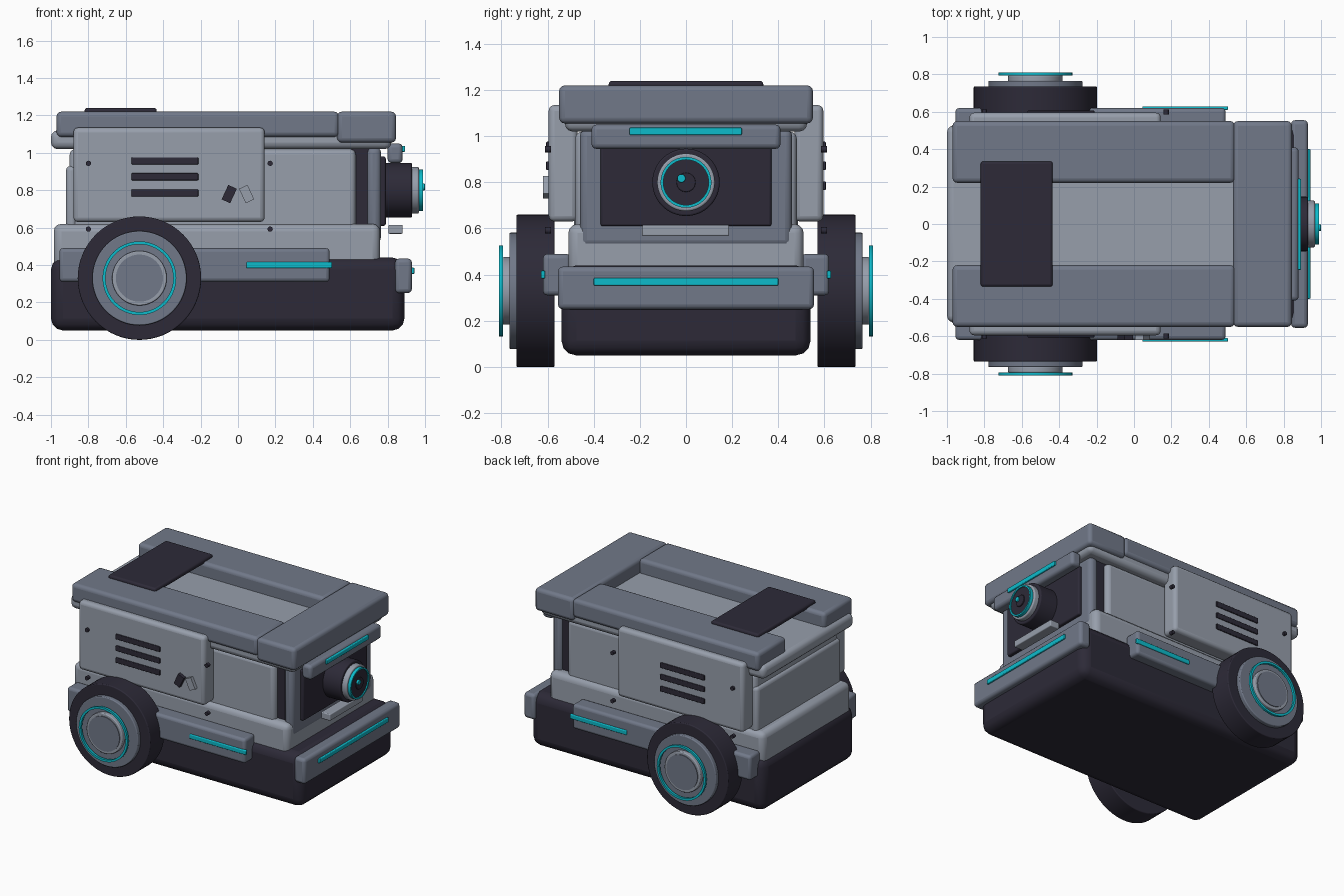
import bpy, math
from mathutils import Matrix

if "Cube" in bpy.data.objects:
    bpy.data.objects.remove(bpy.data.objects["Cube"])


def material(name, rgb):
    m = bpy.data.materials.new(name)
    m.diffuse_color = (*rgb, 1)
    m.use_nodes = True
    m.node_tree.nodes["Principled BSDF"].inputs["Base Color"].default_value = m.diffuse_color
    return m


LIGHT = material("light grey", (0.31, 0.345, 0.41))
MID = material("slate grey", (0.165, 0.19, 0.25))
DARK = material("charcoal", (0.026, 0.023, 0.039))
CYAN = material("cyan", (0.004, 0.50, 0.60))


def finish(ob, name, mat, bevel=0.0):
    ob.name = name
    ob.data.materials.append(mat)
    if bevel:
        mod = ob.modifiers.new("rounding", "BEVEL")
        mod.width, mod.segments, mod.limit_method = bevel, 3, "ANGLE"
    bpy.ops.object.shade_smooth_by_angle(angle=math.radians(35))
    return ob


def box(name, mat, x, y, z, bevel=0.0, turn=0.0):
    """Rounded box from its (low, high) extent on each axis."""
    lo, hi = zip(x, y, z)
    bpy.ops.mesh.primitive_cube_add(size=1)
    ob = bpy.context.object
    size = [b - a for a, b in zip(lo, hi)]
    ob.data.transform(Matrix.Diagonal((*size, 1)))
    ob.location = [(a + b) / 2 for a, b in zip(lo, hi)]
    ob.rotation_euler.y = turn
    return finish(ob, name, mat, bevel)


def side_boxes(name, mat, x, y, z, bevel=0.0):
    """The same box on both sides, y given for the left side."""
    box(name + "_left", mat, x, y, z, bevel)
    box(name + "_right", mat, x, (-y[1], -y[0]), z, bevel)


def disc(name, mat, axis, centre, span, r, bevel=0.0, hole=0.0):
    """Disc or ring along x or y; centre holds the two other coordinates."""
    a, b = span
    n = 64 if r > 0.05 else 16
    h = abs(b - a)
    if hole:
        # closed ring: four loops joined around
        verts, faces = [], []
        for rad, zz in ((r, -h / 2), (r, h / 2), (hole, h / 2), (hole, -h / 2)):
            verts += [(rad * math.cos(2 * math.pi * i / n),
                       rad * math.sin(2 * math.pi * i / n), zz) for i in range(n)]
        for k in range(4):
            for i in range(n):
                j, q = (i + 1) % n, (k + 1) % 4
                faces.append((k * n + i, k * n + j, q * n + j, q * n + i))
        me = bpy.data.meshes.new(name)
        me.from_pydata(verts, [], faces)
        ob = bpy.data.objects.new(name, me)
        bpy.context.collection.objects.link(ob)
        bpy.ops.object.select_all(action="DESELECT")
        bpy.context.view_layer.objects.active = ob
        ob.select_set(True)
    else:
        bpy.ops.mesh.primitive_cylinder_add(vertices=n, radius=r, depth=h)
        ob = bpy.context.object
    mid = (a + b) / 2
    if axis == "x":
        ob.data.transform(Matrix.Rotation(math.pi / 2, 4, "Y"))
        ob.location = (mid, *centre)
    else:
        ob.data.transform(Matrix.Rotation(math.pi / 2, 4, "X"))
        ob.location = (centre[0], mid, centre[1])
    return finish(ob, name, mat, bevel)


# Chassis and body
box("chassis", DARK, (-1, 0.89), (-0.54, 0.54), (0.05, 0.44), 0.065)
box("body_tub", LIGHT, (-0.985, 0.76), (-0.51, 0.51), (0.38, 0.62), 0.04)
box("body", LIGHT, (-0.90, 0.63), (-0.48, 0.48), (0.5, 1.02), 0.03)
box("rear_panel", LIGHT, (-0.92, -0.86), (-0.485, 0.485), (0.5, 0.93), 0.025)
box("body_core", DARK, (0.4, 0.72), (-0.44, 0.44), (0.5, 1.03))
box("face_frame", MID, (0.69, 0.765), (-0.46, 0.46), (0.52, 1.03), 0.03)
box("face_plate", DARK, (0.74, 0.79), (-0.37, 0.37), (0.61, 0.98), 0.01)

# Roof
box("roof_slab", LIGHT, (-1, 0.82), (-0.525, 0.525), (1.02, 1.12), 0.035)
side_boxes("roof_rail", MID, (-0.97, 0.54), (0.22, 0.55), (1.085, 1.22), 0.025)
box("roof_crossbar", MID, (0.53, 0.845), (-0.55, 0.55), (1.055, 1.22), 0.025)
box("roof_hatch", DARK, (-0.82, -0.435), (-0.335, 0.335), (1.205, 1.24), 0.014)

# Front bumper, brow and shelf
box("bumper", MID, (0.84, 0.93), (-0.555, 0.555), (0.25, 0.435), 0.022)
box("bumper_light", CYAN, (0.925, 0.943), (-0.4, 0.4), (0.353, 0.386), 0.005)
box("brow", MID, (0.80, 0.88), (-0.41, 0.41), (0.945, 1.05), 0.022)
box("brow_light", CYAN, (0.875, 0.893), (-0.245, 0.242), (1.005, 1.037), 0.005)
box("face_shelf", LIGHT, (0.805, 0.88), (-0.19, 0.187), (0.567, 0.615), 0.006)

# Camera eye
eye = (0, 0.8)
disc("eye_barrel", DARK, "x", eye, (0.78, 0.93), 0.146, 0.008)
disc("eye_collar", LIGHT, "x", eye, (0.92, 0.967), 0.125, 0.008)
disc("eye_lens", DARK, "x", eye, (0.96, 0.982), 0.104)
disc("eye_ring", CYAN, "x", eye, (0.965, 0.99), 0.11, 0, 0.098)
disc("eye_pupil", DARK, "x", eye, (0.98, 0.99), 0.042, 0.003)
disc("eye_glint", CYAN, "x", (-0.02, 0.817), (0.985, 1.0), 0.018, 0.004)

# Side panels with vents, skirts and light strips
side_boxes("side_panel", LIGHT, (-0.88, 0.143), (0.47, 0.595), (0.63, 1.135), 0.025)
side_boxes("skirt", MID, (-0.955, 0.49), (0.5, 0.62), (0.31, 0.49), 0.02)
side_boxes("skirt_light", CYAN, (0.045, 0.503), (0.61, 0.629), (0.383, 0.417), 0.006)
for i, z in enumerate((0.785, 0.872, 0.957)):
    side_boxes(f"vent_{i}", DARK, (-0.57, -0.212), (0.59, 0.606), (z - 0.019, z + 0.019), 0.005)

for s, side in ((-1, "right"), (1, "left")):
    # Screws
    for x in (-0.8, 0.172):
        for z in (0.592, 0.944):
            disc(f"screw_{side}", DARK, "y", (x, z), (s * 0.585, s * 0.612), 0.014)
    # Wheels
    hub = (-0.527, 0.33)
    disc(f"tyre_{side}", DARK, "y", hub, (s * 0.57, s * 0.735), 0.33, 0.006)
    disc(f"wheel_disc_{side}", MID, "y", hub, (s * 0.72, s * 0.765), 0.252, 0.006)
    disc(f"hub_{side}", LIGHT, "y", hub, (s * 0.76, s * 0.795), 0.146, 0.006)
    disc(f"hub_cap_{side}", MID, "y", hub, (s * 0.79, s * 0.8), 0.126)
    disc(f"wheel_light_{side}", CYAN, "y", hub, (s * 0.793, s * 0.81), 0.197, 0, 0.181)

# Small tilted badges on the right panel only
box("badge_dark", DARK, (-0.072, -0.022), (-0.62, -0.59), (0.737, 0.822), 0, math.radians(-25) * -1)
box("badge_light", LIGHT, (0.021, 0.071), (-0.62, -0.59), (0.737, 0.822), 0, math.radians(-25))
